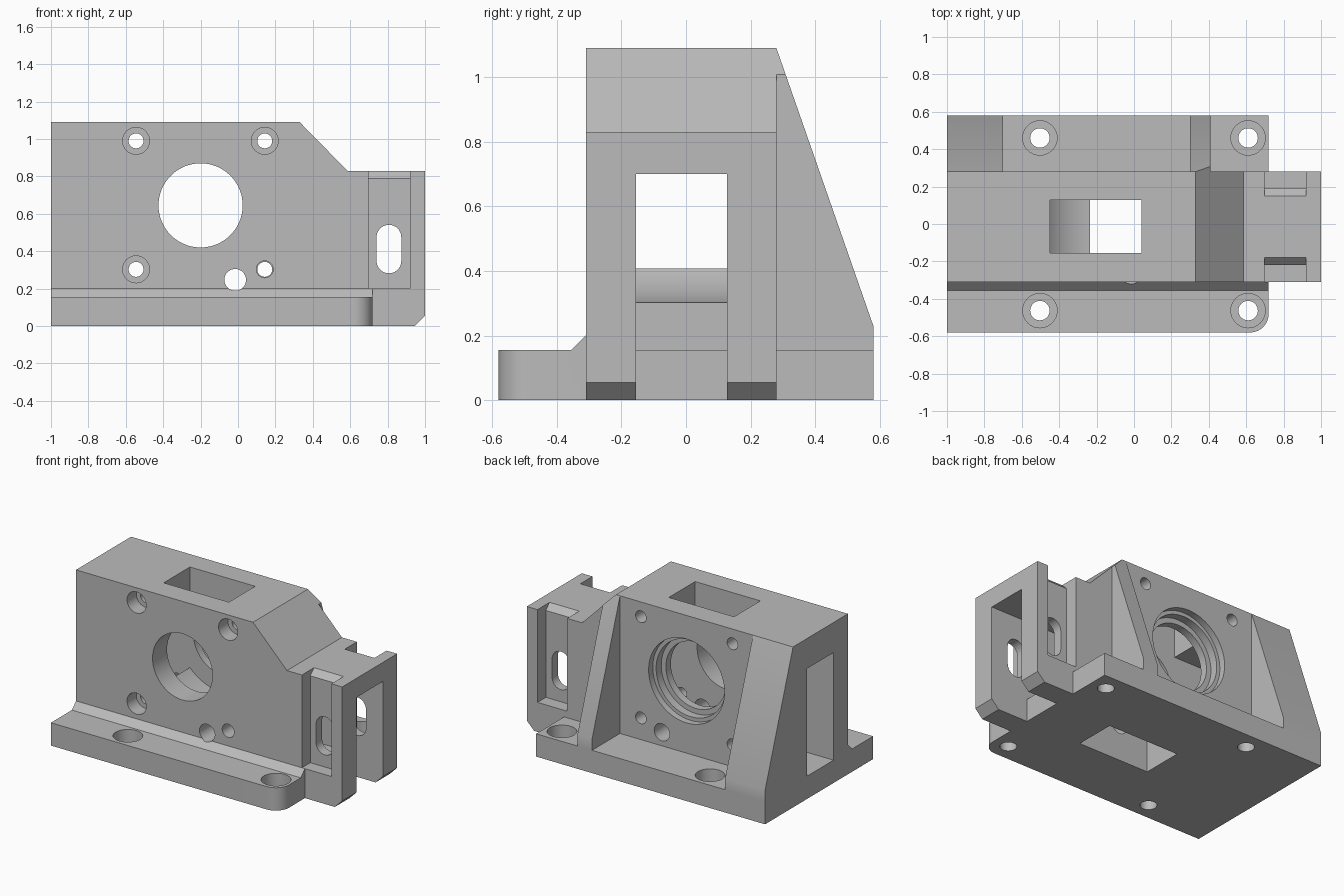
import bpy, bmesh
from math import cos, sin, pi

cube = bpy.data.objects.get("Cube")
if cube:
    bpy.data.objects.remove(cube, do_unlink=True)

grey = bpy.data.materials.new("plain grey")
grey.use_nodes = True
grey.diffuse_color = (0.5, 0.5, 0.5, 1)
grey.node_tree.nodes["Principled BSDF"].inputs["Base Color"].default_value = (0.5, 0.5, 0.5, 1)


def arc(cx, cy, r, start=0.0, sweep=2 * pi, n=64):
    count = n if sweep > 6 else n + 1
    return [(cx + r * cos(start + sweep * i / n), cy + r * sin(start + sweep * i / n))
            for i in range(count)]


def rect(a0, a1, b0, b1):
    return [(a0, b0), (a1, b0), (a1, b1), (a0, b1)]


def prism(name, points, axis, lo, hi):
    """Extrude a flat outline along one axis."""
    place = {"x": lambda p, d: (d, p[0], p[1]),
             "y": lambda p, d: (p[0], d, p[1]),
             "z": lambda p, d: (p[0], p[1], d)}[axis]
    bm = bmesh.new()
    low = [bm.verts.new(place(p, lo)) for p in points]
    high = [bm.verts.new(place(p, hi)) for p in points]
    bm.faces.new(low)
    bm.faces.new(high)
    for i in range(len(points)):
        j = (i + 1) % len(points)
        bm.faces.new((low[i], low[j], high[j], high[i]))
    bmesh.ops.recalc_face_normals(bm, faces=bm.faces)
    mesh = bpy.data.meshes.new(name)
    bm.to_mesh(mesh)
    bm.free()
    mesh.materials.append(grey)
    obj = bpy.data.objects.new(name, mesh)
    bpy.context.collection.objects.link(obj)
    return obj


def combine(target, tool, operation):
    """Apply one boolean and drop the tool."""
    mod = target.modifiers.new("boolean", "BOOLEAN")
    mod.operation, mod.solver, mod.object = operation, "EXACT", tool
    bpy.context.view_layer.objects.active = target
    bpy.ops.object.modifier_apply(modifier=mod.name)
    bpy.data.objects.remove(tool, do_unlink=True)


FRONT, BACK = -0.31, 0.28
IN0, IN1 = -0.155, 0.127
PLATE = 0.155
END = 0.72

# main block with the side arm
body = prism("bracket_housing", [(-1, 0), (0.945, 0), (1, 0.055), (1, 0.83), (0.585, 0.83),
                                 (0.33, 1.09), (-1, 1.09)], "y", FRONT, BACK)


def add(*args):
    combine(body, prism("added_part", *args), "UNION")


def cut(*args):
    combine(body, prism("cutter", *args), "DIFFERENCE")


# base plate with one rounded corner, and the front fillet strip
add([(-1, -0.58), *arc(0.62, -0.48, 0.1, -pi / 2, pi / 2, 16), (END, 0.58), (-1, 0.58)],
    "z", 0, PLATE)
add([(-0.355, PLATE), (FRONT, 0.2), (-0.25, 0.2), (-0.25, 0.1), (-0.355, 0.1)], "x", -1, END)

# sloped gussets behind the block
slope = [(0.2, 0), (0.58, 0), (0.58, 0.23), (BACK, 1.09), (0.2, 1.09)]
add(slope, "x", -1, -0.7)
rib = prism("rib", slope, "x", 0.3, 0.41)
combine(rib, prism("cutter", [(0.33, 1.09), (0.33, 1.3), (0.6, 1.3), (0.585, 0.83)], "y", 0, 1),
        "DIFFERENCE")
combine(body, rib, "UNION")

# inner gear chamber, side tunnels and vertical openings
cut(arc(-0.2, 0.645, 0.345, n=96), "y", IN0, IN1)
cut(rect(-1.1, -0.45, PLATE, 0.885), "y", IN0, IN1)
cut(rect(-0.235, 1.1, PLATE, 0.7), "y", IN0, IN1)
cut(rect(END, 1.1, -0.1, 0.7), "y", IN0, IN1)
cut(rect(-0.235, 0.3, -0.1, 0.25), "y", IN0, IN1)
cut(rect(-0.45, 0.04, 0.65, 1.2), "y", IN0, IN1)

# shaft bore with stepped seat at the back
cut(arc(-0.2, 0.645, 0.225), "y", -0.5, 0.5)
cut(arc(-0.2, 0.645, 0.26), "y", 0.18, 0.5)
cut(arc(-0.2, 0.645, 0.285), "y", 0.235, 0.5)

# screw holes through the block, three with counterbores
for x, z in ((-0.545, 0.99), (0.143, 0.99), (-0.545, 0.303), (0.143, 0.303)):
    cut(arc(x, z, 0.04, n=32), "y", -0.7, 0.7)
    wide = x < 0 or z > 0.5
    cut(arc(x, z, 0.072 if wide else 0.045, n=32), "y", -0.7, FRONT + 0.1)
cut(arc(-0.015, 0.247, 0.058, n=32), "y", -0.7, 0.7)

# counterbored mounting holes in the base plate
for x in (-0.503, 0.61):
    for y in (-0.463, 0.46):
        cut(arc(x, y, 0.052, n=32), "z", -0.1, 0.3)
        cut(arc(x, y, 0.092, n=32), "z", 0.07, 0.3)

# pockets with bevelled top edge on both sides of the arm
mid = (FRONT + BACK) / 2
for side in (-1, 1):
    pocket = [(0.205, 0.2), (0.205, 0.79), (0.165, 0.83), (0.165, 0.9), (0.4, 0.9), (0.4, 0.2)]
    cut([(mid + side * d, z) for d, z in pocket], "x", 0.697, 0.92)

# long slots through the arm legs
cut(arc(0.807, 0.475, 0.066, 0, pi, 20) + arc(0.807, 0.348, 0.066, pi, pi, 20), "y", -0.5, 0.5)

# smooth bores, sharp edges
bpy.ops.object.select_all(action="DESELECT")
body.select_set(True)
bpy.context.view_layer.objects.active = body
bpy.ops.object.shade_smooth_by_angle(angle=pi / 6)
